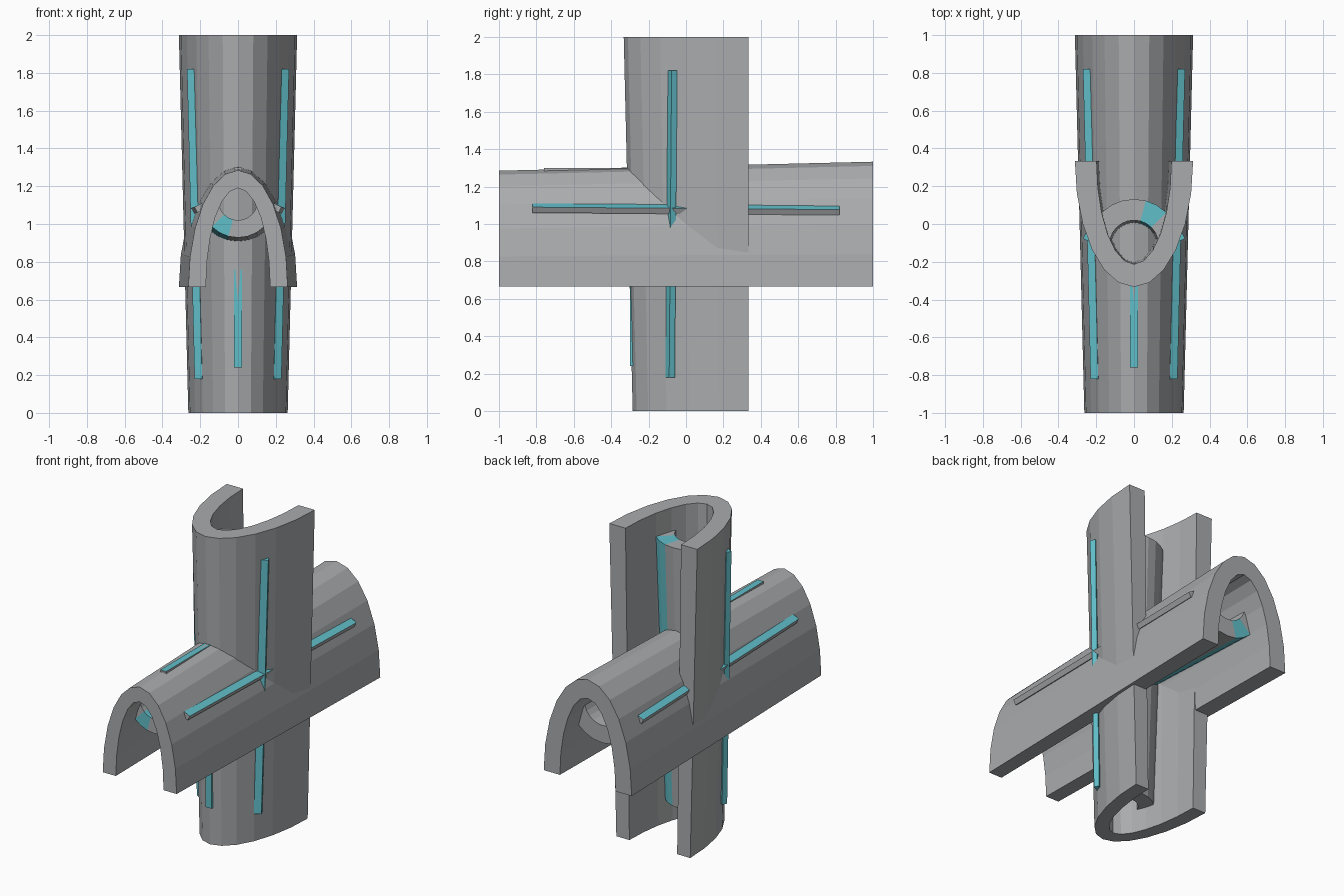
import bpy, bmesh, math

if "Cube" in bpy.data.objects:
    bpy.data.objects.remove(bpy.data.objects["Cube"])


def material(name, rgb):
    m = bpy.data.materials.new(name)
    m.diffuse_color = (*rgb, 1)
    m.use_nodes = True
    m.node_tree.nodes["Principled BSDF"].inputs["Base Color"].default_value = m.diffuse_color
    return m


GREY = material("warm grey", (0.40, 0.41, 0.42))
TEAL = material("teal", (0.12, 0.52, 0.59))


# A point is (sideways, along, height); the upright channel is the flat one turned 90 degrees
def place(upright, x, a, h):
    return (x, -h, 1 + a) if upright else (x, a, 1 + h)


def loft(name, upright, near, far, colour):
    """Sweep a band (outer points, inner points) between two stations.
    near/far = (along, outer, inner); colour(kind, segment) gives the material slot."""
    bm = bmesh.new()
    rows = [[[bm.verts.new(place(upright, x, a, h)) for x, h in line] for line in lines]
            for a, *lines in (near, far)]
    (o0, i0), (o1, i1) = rows

    def face(kind, seg, *vs):
        bm.faces.new(vs).material_index = colour(kind, seg)

    n = len(o0) - 1
    for k in range(n):
        face("outer", k, o0[k], o0[k + 1], o1[k + 1], o1[k])
        face("inner", k, i0[k], i1[k], i1[k + 1], i0[k + 1])
        face("end", k, o0[k], i0[k], i0[k + 1], o0[k + 1])
        face("end", k, o1[k], o1[k + 1], i1[k + 1], i1[k])
    face("first", 0, o0[0], o1[0], i1[0], i0[0])
    face("last", n - 1, o0[n], i0[n], i1[n], o1[n])
    bmesh.ops.recalc_face_normals(bm, faces=bm.faces[:])
    me = bpy.data.meshes.new(name)
    bm.to_mesh(me)
    bm.free()
    me.materials.append(GREY)
    me.materials.append(TEAL)
    ob = bpy.data.objects.new(name, me)
    bpy.context.collection.objects.link(ob)
    return ob


BASE = -0.333


def arch(half_width, apex, steps=12):
    return [(half_width * math.cos(math.pi * k / steps),
             BASE + (apex - BASE) * math.sin(math.pi * k / steps)) for k in range(steps + 1)]


def trough_arc(centre, radius):
    return [(radius * math.sin(math.radians(d)), centre - radius * math.cos(math.radians(d)))
            for d in range(-75, 76, 15)]


def bar(corner, side):
    """Tilted rectangular strip section measured from its outermost corner."""
    x, h = corner
    top = [(x - 0.040, h + 0.020), (x, h)]
    low = [(px - 0.015, ph - 0.030) for px, ph in top]
    return [[(side * px, ph) for px, ph in line] for line in (top, low)]


for upright in (False, True):
    label = "upright" if upright else "flat"

    # Tapered arched channel shell
    loft(label + "_channel", upright,
         (-1, arch(0.263, 0.285), arch(0.170, 0.190)),
         (1, arch(0.313, 0.333), arch(0.198, 0.213)),
         lambda kind, k: 0)

    # Curved trough inside the channel, one stripe of it teal
    teal_segments = (6, 7) if upright else (2, 3)
    loft(label + "_inner_trough", upright,
         (-0.85, trough_arc(0.124, 0.196), trough_arc(0.124, 0.104)),
         (0.85, trough_arc(0.110, 0.242), trough_arc(0.110, 0.130)),
         lambda kind, k: int(k in teal_segments))

    # Raised strips along both sides; on the flat channel only the tops are teal
    for side, word in ((1, "right"), (-1, "left")):
        loft(f"{label}_{word}_strip", upright,
             (-0.82, *bar((0.230, 0.090), side)),
             (0.82, *bar((0.270, 0.077), side)),
             lambda kind, k: int(upright or kind == "outer"))

    # Short strip on the crown of the narrow end
    crown = [[(-0.021, 0.299), (0.021, 0.299)], [(-0.021, 0.270), (0.021, 0.270)]]
    loft(label + "_crown_strip", upright, (-0.76, *crown), (-0.24, *crown),
         lambda kind, k: int(upright or kind == "outer"))
